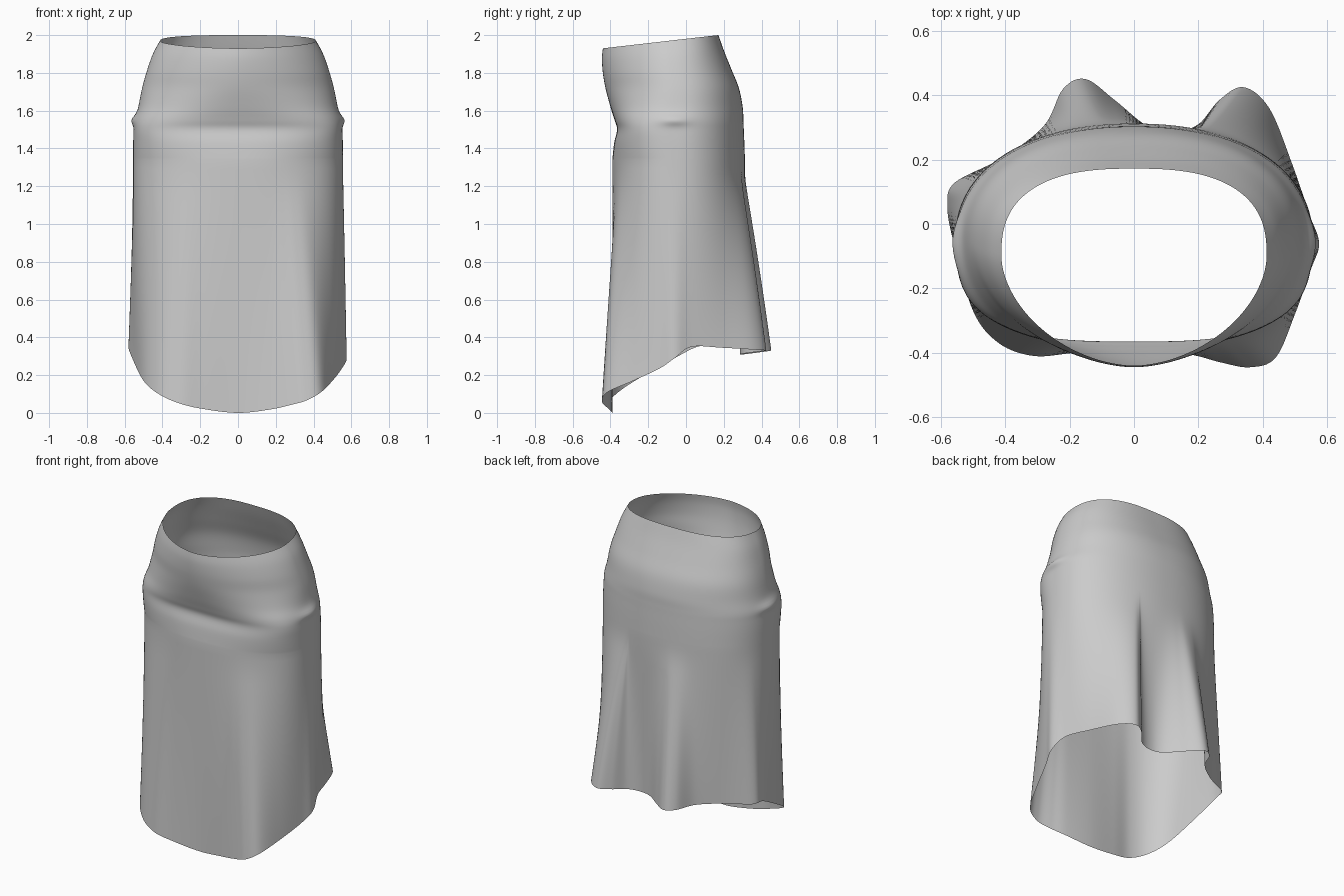
import bpy, bmesh, math

if "Cube" in bpy.data.objects:
    bpy.data.objects.remove(bpy.data.objects["Cube"])

# hem outline, counter-clockwise from front centre: x, y, z
HEM = [(0, -.39, 0), (.17, -.405, .018), (.27, -.43, .04), (.36, -.445, .065), (.44, -.415, .11),
       (.50, -.28, .17), (.55, -.14, .235), (.575, -.06, .29), (.545, .03, .35), (.49, .19, .345),
       (.42, .36, .335), (.34, .425, .33), (.265, .385, .325), (.20, .31, .315), (.12, .285, .31),
       (.04, .305, .31), (-.06, .385, .32), (-.15, .45, .33), (-.22, .42, .335), (-.28, .305, .34),
       (-.41, .205, .345), (-.555, .13, .35), (-.58, .06, .35), (-.56, -.06, .29), (-.50, -.27, .17),
       (-.42, -.37, .10), (-.31, -.41, .05), (-.18, -.40, .02)]
# body profile: z, half width, centre y, front y, back y, front squareness, back squareness
BODY = [(2.0, .412, -.10, -.44, .172, 1.8, 2.6), (1.92, .45, -.09, -.445, .20, 1.8, 2.5),
        (1.82, .482, -.08, -.44, .24, 1.85, 2.4), (1.72, .508, -.06, -.425, .28, 1.95, 2.3),
        (1.62, .528, -.05, -.40, .30, 2.3, 2.2), (1.55, .547, -.05, -.378, .304, 2.75, 2.2),
        (1.50, .552, -.05, -.365, .306, 3.0, 2.2), (1.43, .555, -.05, -.38, .309, 2.7, 2.2),
        (1.34, .556, -.05, -.39, .312, 2.4, 2.2)]
SUB, UP, DOWN = 8, 5, 26


def catmull(p, q, r, s, t):
    return tuple(.5 * (2*b + (c-a)*t + (2*a-5*b+4*c-d)*t*t + (3*b-a-3*c+d)*t**3)
                 for a, b, c, d in zip(p, q, r, s))


def body_ring_point(level, ang):
    # point of the egg-shaped body section in a given direction
    z, a, cy, front, back, nf, nb = level
    c, s = math.cos(ang), math.sin(ang)
    b, n = (back - cy, nb) if s > 0 else (cy - front, nf)
    r = (abs(c / a) ** n + abs(s / b) ** n) ** (-1 / n)
    x, y = r * c, cy + r * s
    # small pinch at each hip
    g = math.exp(-((z - 1.55) / .028) ** 2 - ((y + .06) / .08) ** 2)
    x += math.copysign(.017 * g, x)
    # waistline dips toward the front
    k = max(0, (z - 1.6) / .4)
    dip = -.07 + .07 * (y + .44) / .61
    return x, y, z + min(0, dip) * k * k


n = len(HEM)
hem = [catmull(HEM[i-1], HEM[i], HEM[(i+1) % n], HEM[(i+2) % n], j / SUB)
       for i in range(n) for j in range(SUB)]
m = len(BODY)
levels = [catmull(BODY[max(i-1, 0)], BODY[i], BODY[i+1], BODY[min(i+2, m-1)], j / UP)
          for i in range(m - 1) for j in range(UP)] + [BODY[-1]]

bm = bmesh.new()
columns = []
for hx, hy, hz in hem:
    ang = math.atan2(hy + .05, hx)
    col = [body_ring_point(l, ang) for l in levels]
    bx, by, bz = col[-1]
    # drape from the hips into the folded hem, starting softly
    for j in range(1, DOWN + 1):
        t = j / DOWN
        soft = t * t / .3 if t < .15 else t - .075
        w = soft / .925
        w += .12 * w * (1 - w)
        col.append((bx + (hx-bx)*w, by + (hy-by)*w, bz + (hz-bz)*t))
    columns.append([bm.verts.new(p) for p in col])
for a, b in zip(columns, columns[1:] + columns[:1]):
    for j in range(len(a) - 1):
        bm.faces.new((a[j], a[j+1], b[j+1], b[j]))
low = min(v.co.z for v in bm.verts)
for v in bm.verts:
    v.co.z -= low
for f in bm.faces:
    f.smooth = True
mesh = bpy.data.meshes.new("skirt")
bm.to_mesh(mesh)
bm.free()
skirt = bpy.data.objects.new("skirt", mesh)
bpy.context.collection.objects.link(skirt)
